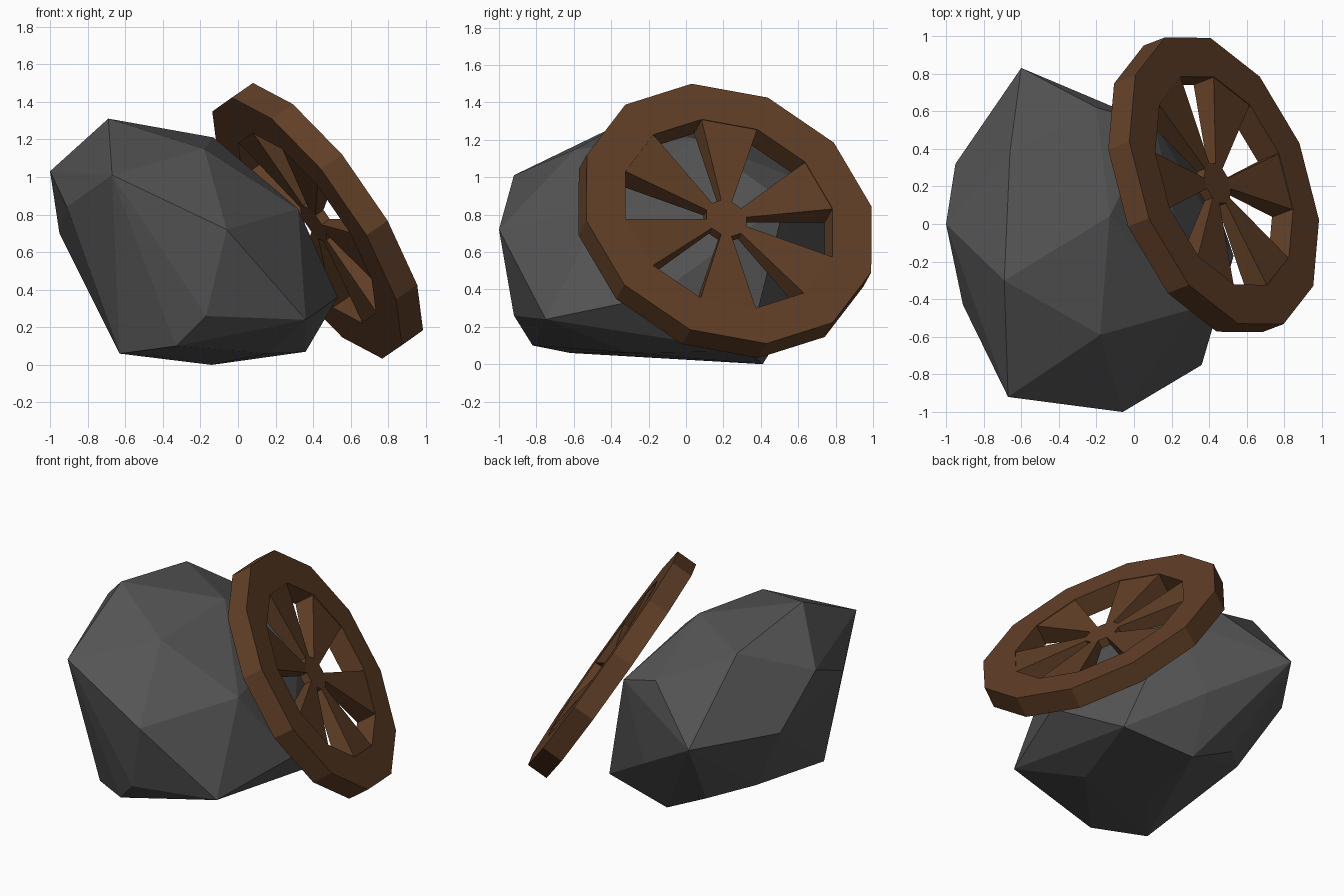
import bpy, bmesh
from math import cos, sin, radians
from mathutils import Vector, Matrix

if "Cube" in bpy.data.objects:
    bpy.data.objects.remove(bpy.data.objects["Cube"])


def material(name, rgb):
    m = bpy.data.materials.new(name)
    m.diffuse_color = (*rgb, 1)
    m.use_nodes = True
    m.node_tree.nodes["Principled BSDF"].inputs["Base Color"].default_value = m.diffuse_color
    return m


def finish(bm, name, mat, matrix=None):
    bmesh.ops.recalc_face_normals(bm, faces=bm.faces)
    me = bpy.data.meshes.new(name)
    bm.to_mesh(me)
    bm.free()
    if matrix:
        me.transform(matrix)
    me.materials.append(mat)
    ob = bpy.data.objects.new(name, me)
    bpy.context.collection.objects.link(ob)
    return ob


stone = material("stone", (0.09, 0.09, 0.09))
wood = material("wood", (0.12, 0.05, 0.02))

# Boulder: faceted hull over its main corners
corners = [
    (-.69, -.30, 1.31), (-.66, .38, 1.20), (-.13, .04, 1.21), (-.18, -.59, 1.15),
    (-.67, -.92, 1.01), (-1.0, 0, 1.03), (-.91, -.43, .84), (-.95, .32, .70),
    (-.06, -1.0, .72), (.32, -.45, .83), (-.20, .62, .98), (.11, .53, .87),
    (-.60, .83, .68), (-.10, .60, .37), (.53, -.17, .36), (.36, -.75, .24),
    (-.17, -.92, .26), (-.33, -.82, .10), (-.63, -.62, .06), (-.31, -.25, .04),
    (-.68, .20, .22), (-.45, .42, .15), (-.14, .41, 0), (.36, .33, .07), (.15, -.30, .06),
]
bm = bmesh.new()
for c in corners:
    bm.verts.new(c)
hull = bmesh.ops.convex_hull(bm, input=bm.verts)
loose = [v for v in bm.verts if not v.link_faces]
bmesh.ops.delete(bm, geom=loose, context='VERTS')
finish(bm, "boulder", stone)

# Wheel frame: local z is the axle, origin at the centre of the outer face
N, R_OUT, R_IN, R_HUB, THICK = 12, 0.826, 0.60, 0.115, 0.143
axle = Vector((.786, .299, .539)).normalized()
up = Vector((-.40, -.20, .695))
up = (up - axle * up.dot(axle)).normalized()
side = axle.cross(up)
frame = Matrix.Translation((.48, .23, .805)) @ Matrix((up, side, axle)).transposed().to_4x4()


def ring(bm, r, z):
    return [bm.verts.new((r * cos(radians(30 * i)), r * sin(radians(30 * i)), z))
            for i in range(N)]


def bridge(bm, a, b):
    for i in range(N):
        j = (i + 1) % N
        bm.faces.new((a[i], a[j], b[j], b[i]))


# Rim: square-section ring
bm = bmesh.new()
loops = [ring(bm, r, z) for r, z in
         ((R_OUT, 0), (R_OUT, -THICK), (R_IN, -THICK), (R_IN, 0))]
for k in range(4):
    bridge(bm, loops[k], loops[(k + 1) % 4])
finish(bm, "wheel_rim", wood, frame)

# Hub and six wedge spokes that thin towards the hub
bm = bmesh.new()
rim_f, rim_b = ring(bm, R_IN, -.004), ring(bm, R_IN, -THICK + .004)
hub_f, hub_b = ring(bm, R_HUB, -.045), ring(bm, R_HUB, -.10)
bm.faces.new(hub_f)
bm.faces.new(hub_b[::-1])
for i in range(N):
    j = (i + 1) % N
    if i % 2:  # spoke
        bm.faces.new((rim_f[i], rim_f[j], hub_f[j], hub_f[i]))
        bm.faces.new((rim_b[j], rim_b[i], hub_b[i], hub_b[j]))
        bm.faces.new((rim_f[i], hub_f[i], hub_b[i], rim_b[i]))
        bm.faces.new((rim_f[j], rim_b[j], hub_b[j], hub_f[j]))
    else:      # gap
        bm.faces.new((hub_f[i], hub_f[j], hub_b[j], hub_b[i]))
finish(bm, "wheel_spokes", wood, frame)
